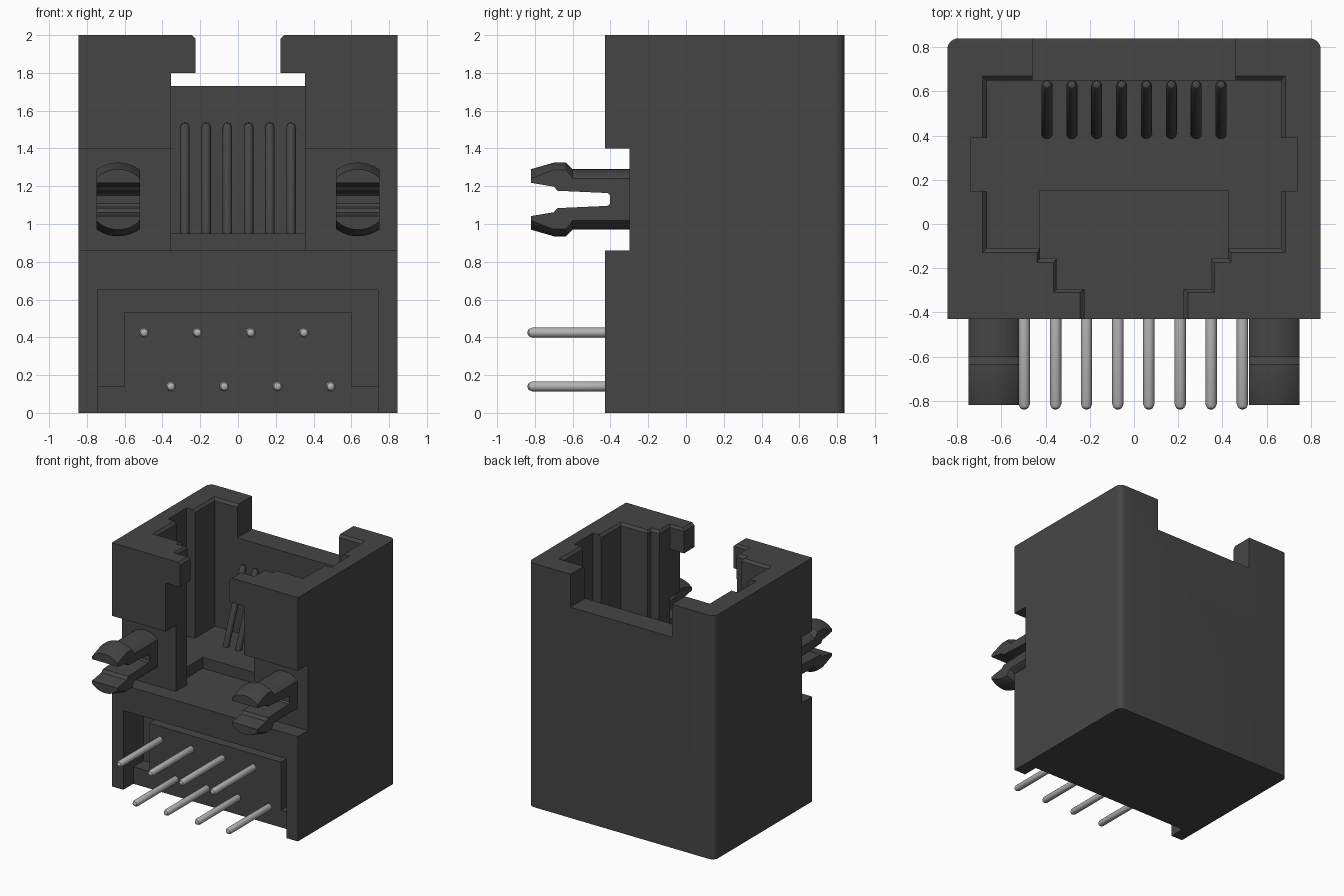
import bpy, bmesh, math
from mathutils import Matrix, Vector

if "Cube" in bpy.data.objects:
    bpy.data.objects.remove(bpy.data.objects["Cube"], do_unlink=True)


def material(name, value, rough):
    m = bpy.data.materials.new(name)
    m.use_nodes = True
    colour = (value, value, value, 1)
    m.diffuse_color = colour
    bsdf = m.node_tree.nodes["Principled BSDF"]
    bsdf.inputs["Base Color"].default_value = colour
    bsdf.inputs["Roughness"].default_value = rough
    return m


PLASTIC = material("dark plastic", 0.06, 0.5)
METAL = material("grey metal", 0.45, 0.4)

FORWARD = Matrix(((1, 0, 0), (0, 0, -1), (0, 1, 0)))   # height runs to the front
SIDEWAYS = Matrix(((0, 0, 1), (1, 0, 0), (0, 1, 0)))   # height runs along x


def loft(name, layers, mat=PLASTIC, turn=Matrix.Identity(3), at=(0, 0, 0)):
    """Closed solid through (outline, height) layers with equal point counts."""
    bm = bmesh.new()
    rings = [[bm.verts.new(turn @ Vector((x, y, h)) + Vector(at)) for x, y in pts]
             for pts, h in layers]
    n = len(rings[0])
    for a, b in zip(rings, rings[1:]):
        for i in range(n):
            j = (i + 1) % n
            bm.faces.new((a[i], a[j], b[j], b[i]))
    bm.faces.new(rings[0][::-1])
    bm.faces.new(rings[-1])
    bmesh.ops.recalc_face_normals(bm, faces=bm.faces)
    mesh = bpy.data.meshes.new(name)
    bm.to_mesh(mesh)
    bm.free()
    mesh.materials.append(mat)
    ob = bpy.data.objects.new(name, mesh)
    bpy.context.collection.objects.link(ob)
    return ob


def box(name, x0, x1, y0, y1, z0, z1):
    pts = [(x0, y0), (x1, y0), (x1, y1), (x0, y1)]
    return loft(name, [(pts, z0), (pts, z1)])


def circle(r, n):
    return [(r * math.cos(2 * math.pi * i / n), r * math.sin(2 * math.pi * i / n))
            for i in range(n)]


def activate(ob):
    bpy.ops.object.select_all(action='DESELECT')
    ob.select_set(True)
    bpy.context.view_layer.objects.active = ob


def combine(target, tool, operation='DIFFERENCE'):
    mod = target.modifiers.new("cut", 'BOOLEAN')
    mod.operation, mod.solver, mod.object = operation, 'EXACT', tool
    activate(target)
    bpy.ops.object.modifier_apply(modifier=mod.name)
    bpy.data.objects.remove(tool, do_unlink=True)


def smooth(ob):
    activate(ob)
    bpy.ops.object.shade_smooth_by_angle(angle=math.radians(30))


def mirrored(half):
    return half + [(-x, y) for x, y in reversed(half)]


# Housing with rounded rear corners
W, FRONT, BACK = 0.845, -0.43, 0.84
R = 0.05
half = [(W, FRONT)] + [(W - R + R * math.cos(a), BACK - R + R * math.sin(a))
                       for a in (math.pi / 2 * k / 6 for k in range(7))]
outline = mirrored(half)
housing = loft("housing", [(outline, 0), (outline, 2)])

# Stepped socket with a chamfered mouth
inner = mirrored([(.665, .65), (.665, .39), (.74, .39), (.74, .15), (.665, .15),
                  (.665, -.11), (.425, -.11), (.425, -.155), (.35, -.155),
                  (.35, -.295), (.225, -.295), (.225, -.5)])
outer = mirrored([(.685, .67), (.685, .39), (.74, .39), (.74, .15), (.685, .15),
                  (.685, -.13), (.44, -.13), (.44, -.175), (.365, -.175),
                  (.365, -.31), (.245, -.31), (.245, -.5)])
combine(housing, loft("socket_cutter", [(inner, .95), (inner, 1.98), (outer, 2), (outer, 2.1)]))

# Front band, window, sunken floor, rear notch and pin recess
PANEL = -0.30
for dims in [(-1, 1, -.6, PANEL, .86, 1.4),
             (-.355, .355, -.6, -.1, .86, 1.8),
             (-.425, .425, -.155, .15, .86, 1.2),
             (-.46, .46, .6, 1, 1.73, 2.2),
             (-.74, .74, -.6, PANEL, -.1, .65),
             (-.74, .74, -.4, -.17, .535, .65),
             (-.74, -.60, -.4, -.17, .14, .60),
             (.60, .74, -.4, -.17, .14, .60)]:
    combine(housing, box("cutter", *dims))
smooth(housing)

# Split snap pegs: turned profile, flat sides, tapered slot
PEG_Z = 1.13
for side, sx in (("left", 1), ("right", -1)):
    cx = 0.635 * sx
    rings = [(.28, .16), (.60, .16), (.635, .195), (.70, .195), (.82, .16)]
    peg = loft(side + "_snap_peg", [(circle(r, 64), h) for h, r in rings],
               turn=FORWARD, at=(cx, 0, PEG_Z))
    combine(peg, box("slab", cx - .115, cx + .115, -1, 0, .5, 2), 'INTERSECT')
    top = [(-.90, .098), (-.82, .088), (-.70, .068), (-.68, .046), (-.415, .034), (-.402, .022)]
    slot = top + [(y, -z) for y, z in reversed(top)]
    combine(peg, loft("slot", [(slot, cx - .2), (slot, cx + .2)],
                      turn=SIDEWAYS, at=(0, 0, PEG_Z)))
    smooth(peg)


def rod(name, start, end, r, mat):
    """Round rod with softened ends."""
    axis = Vector(end) - Vector(start)
    length = axis.length
    steps = [0.15, 0.5, 1.0]
    near = [(circle(r * math.sin(math.pi / 2 * s), 20),
             r * (1 - math.cos(math.pi / 2 * s))) for s in steps]
    far = [(pts, length - h) for pts, h in reversed(near)]
    turn = axis.to_track_quat('Z', 'Y').to_matrix()
    smooth(loft(name, near + far, mat, turn, start))


# Two staggered rows of solder pins
for row, z, x0 in (("upper", .425, -.497), ("lower", .14, -.355)):
    for i in range(4):
        x = x0 + .282 * i
        rod(f"{row}_pin_{i + 1}", (x, -.84, z), (x, -.2, z), .026, METAL)

# Slanted spring contacts inside the socket
for i in range(8):
    x = (i - 3.5) * .1125
    rod(f"spring_contact_{i + 1}", (x, .635, 1.535), (x, .40, .93), .025, PLASTIC)
